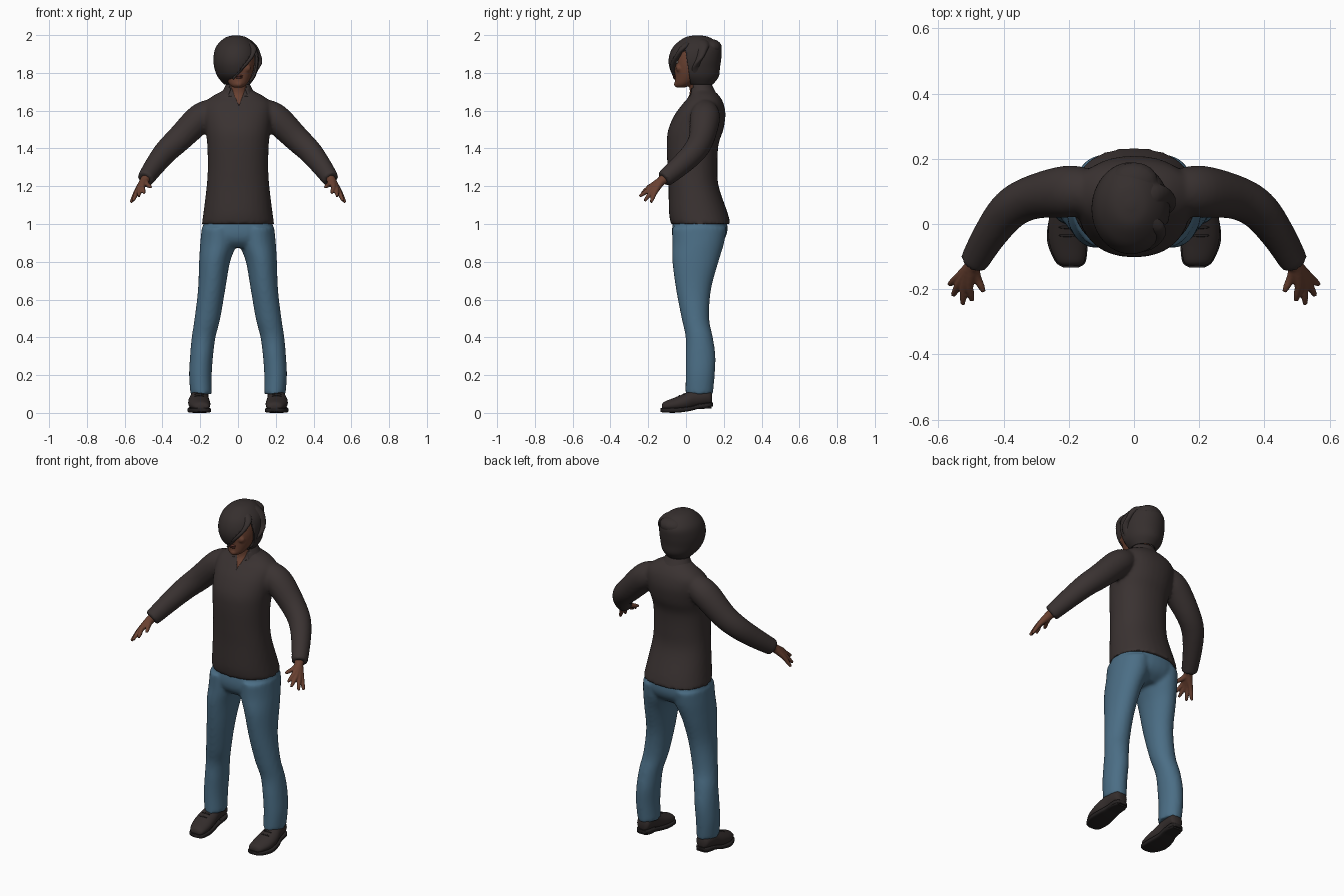
import bpy, bmesh, math
from mathutils import Vector, Matrix

cube = bpy.data.objects.get("Cube")
if cube:
    bpy.data.objects.remove(cube, do_unlink=True)


def material(name, r, g, b):
    m = bpy.data.materials.new(name)
    m.use_nodes = True
    m.diffuse_color = (r, g, b, 1)
    bsdf = m.node_tree.nodes["Principled BSDF"]
    bsdf.inputs["Base Color"].default_value = (r, g, b, 1)
    bsdf.inputs["Roughness"].default_value = 0.8
    return m


SHIRT = material("dark brown cloth", .042, .032, .031)
DENIM = material("blue denim", .07, .155, .235)
SKIN = material("brown skin", .14, .052, .03)
LIPS = material("dark lips", .1, .03, .022)
HAIR = material("black brown hair", .036, .028, .027)
LEATHER = material("dark leather", .034, .026, .025)
SOLE = material("black sole", .018, .015, .015)
WHITE = material("eye white", .5, .45, .42)


def refine(rows, k=5):
    """Smooth spline through rows of (x, y, z, radius, radius)."""
    out = []
    for i in range(len(rows) - 1):
        a, b, c, d = (rows[min(max(j, 0), len(rows) - 1)] for j in range(i - 1, i + 3))
        for s in range(k):
            t = s / k
            out.append([q + .5 * t * (r - p + t * (2 * p - 5 * q + 4 * r - e + t * (3 * (q - r) + e - p)))
                        for p, q, r, e in zip(a, b, c, d)])
    return out + [list(rows[-1])]


def loft(bm, rows, axis="Z", side=1, n=32, power=2.0, closed=True):
    """Skin elliptical rings; axis is Z, Y or PATH (rings follow the path)."""
    rows = refine(rows)
    pts = [Vector(r[:3]) for r in rows]
    rings = []
    for i, row in enumerate(rows):
        u, v = Vector((1, 0, 0)), Vector((0, 1, 0))
        if axis == "Y":
            v = Vector((0, 0, 1))
        elif axis == "PATH":
            t = (pts[min(i + 1, len(pts) - 1)] - pts[max(i - 1, 0)]).normalized()
            u = t.cross(Vector((0, 0, 1))).normalized()
            v = u.cross(t)
        ring = []
        for k in range(n):
            a = math.tau * k / n
            c, s = (math.copysign(abs(f) ** (2 / power), f) for f in (math.cos(a), math.sin(a)))
            p = pts[i] + u * c * row[3] + v * s * row[4]
            ring.append(bm.verts.new((p.x * side, p.y, p.z)))
        rings.append(ring)
    for a, b in zip(rings, rings[1:]):
        for k in range(n):
            bm.faces.new((a[k], a[k - 1], b[k - 1], b[k]))
    if closed:
        bm.faces.new(rings[0])
    bm.faces.new(rings[-1][::-1])


def ball(bm, center, size):
    mat = Matrix.Translation(center) @ Matrix.Diagonal((*size, 1))
    bmesh.ops.create_uvsphere(bm, u_segments=16, v_segments=10, radius=1, matrix=mat)


def finish(name, bm, mat, voxel=0, smooth=4, sharp=50):
    """Make the object; voxel fuses overlapping pieces into one skin."""
    bmesh.ops.recalc_face_normals(bm, faces=bm.faces)
    me = bpy.data.meshes.new(name)
    bm.to_mesh(me)
    bm.free()
    me.materials.append(mat)
    me.polygons.foreach_set("use_smooth", [True] * len(me.polygons))
    me.set_sharp_from_angle(angle=math.radians(sharp))
    ob = bpy.data.objects.new(name, me)
    bpy.context.collection.objects.link(ob)
    if voxel:
        r = ob.modifiers.new("fuse", "REMESH")
        r.mode, r.voxel_size, r.use_smooth_shade = "VOXEL", voxel, True
        s = ob.modifiers.new("soften", "SMOOTH")
        s.factor, s.iterations = .5, smooth
    return ob


# Shirt: torso with collar stand, plus both sleeves
bm = bmesh.new()
loft(bm, [(0, .078, 1.0, .192, .158), (0, .065, 1.06, .183, .155), (0, .04, 1.2, .166, .133),
          (0, .034, 1.3, .16, .132), (0, .035, 1.42, .163, .137), (0, .052, 1.5, .172, .146),
          (0, .075, 1.58, .18, .134), (0, .092, 1.64, .175, .106), (0, .097, 1.68, .13, .078),
          (0, .085, 1.71, .075, .06), (0, .078, 1.735, .062, .056)], power=2.2)
for side in (1, -1):
    loft(bm, [(.13, .1, 1.6, .066, .066), (.2, .1, 1.56, .08, .077), (.307, .083, 1.455, .068, .07),
              (.38, .045, 1.385, .062, .064), (.44, -.03, 1.31, .053, .056),
              (.492, -.118, 1.236, .044, .046)], "PATH", side)
shirt = finish("shirt", bm, SHIRT, .01, 5)

# Open neckline cut
bm = bmesh.new()
outline = [(.005, 1.625), (.055, 1.76), (-.05, 1.76)]
tri = bm.faces.new([bm.verts.new((x, -.25, z)) for x, z in outline])
back = bmesh.ops.extrude_face_region(bm, geom=[tri])["geom"]
bmesh.ops.translate(bm, vec=(0, .31, 0), verts=[g for g in back if isinstance(g, bmesh.types.BMVert)])
cutter = finish("neckline_cutter", bm, SKIN)
cutter.hide_render = True
cutter.hide_set(True)
cut = shirt.modifiers.new("neckline", "BOOLEAN")
cut.operation, cut.solver, cut.object = "DIFFERENCE", "EXACT", cutter

# Folded collar, open at the front
bm = bmesh.new()
loft(bm, [(0, .09, 1.675, .098, .082), (0, .084, 1.705, .08, .069), (0, .078, 1.738, .064, .058)],
     closed=False)
bmesh.ops.delete(bm, geom=[f for f in bm.faces if f.calc_center_median().z > 1.74 or len(f.verts) > 4
                           or (f.calc_center_median().y < .06 and abs(f.calc_center_median().x) < .045)],
                 context="FACES")
collar = finish("collar", bm, SHIRT)
collar.modifiers.new("thickness", "SOLIDIFY").thickness = .008

# Jeans: pelvis and two legs
bm = bmesh.new()
loft(bm, [(0, .075, 1.03, .18, .14), (0, .072, .96, .187, .147), (0, .066, .91, .185, .13),
          (0, .06, .875, .13, .09)], power=2.3)
for side in (1, -1):
    loft(bm, [(.1, .07, .98, .092, .143), (.103, .065, .9, .097, .137), (.124, .05, .8, .082, .122),
              (.14, .04, .65, .072, .092), (.162, .05, .5, .068, .073), (.182, .07, .4, .063, .072),
              (.193, .077, .3, .061, .079), (.199, .075, .2, .06, .077), (.195, .07, .1, .057, .073)],
         side=side)
finish("jeans", bm, DENIM, .01, 5)

# Shoes
for side, label in ((1, "left"), (-1, "right")):
    bm = bmesh.new()
    loft(bm, [(.193, -.128, .03, .022, .012), (.195, -.115, .035, .042, .024), (.203, -.06, .045, .057, .036),
              (.207, 0, .06, .056, .046), (.204, .05, .078, .048, .05), (.2, .1, .085, .045, .046),
              (.197, .128, .082, .038, .04), (.197, .138, .078, .022, .028)], "Y", side, 24)
    finish(label + "_shoe", bm, LEATHER)
    bm = bmesh.new()
    loft(bm, [(.193, -.134, .016, .022, .01), (.195, -.115, .014, .047, .012), (.205, -.05, .014, .062, .013),
              (.206, .02, .022, .054, .012), (.2, .06, .032, .048, .012), (.198, .12, .042, .044, .012),
              (.197, .142, .044, .024, .01)], "Y", side, 24, 5)
    loft(bm, [(.199, .06, .034, .042, .014), (.198, .1, .036, .044, .014), (.197, .135, .038, .034, .014)],
         "Y", side, 24, 5)
    finish(label + "_sole", bm, SOLE)
    # Laces
    bm = bmesh.new()
    for i in range(3):
        ball(bm, (side * .205, -.035 + i * .025, .088 + i * .011), (.026, .005, .006))
    finish(label + "_laces", bm, SOLE)

# Hands: every finger runs from the wrist so the palm fuses between them
fingers = [((.482, -.165, 1.21), (.461, -.208, 1.195)), ((.506, -.188, 1.198), (.497, -.235, 1.163)),
           ((.52, -.188, 1.187), (.526, -.246, 1.146)), ((.532, -.178, 1.177), (.556, -.219, 1.122)),
           ((.537, -.162, 1.172), (.567, -.186, 1.114))]
for side, label in ((1, "left"), (-1, "right")):
    bm = bmesh.new()
    for knuckle, tip in fingers:
        loft(bm, [(.48, -.1, 1.25, .024, .024), (.496, -.13, 1.228, .024, .024), (*knuckle, .014, .014),
                  (*Vector(knuckle).lerp(Vector(tip), .6), .011, .011), (*tip, .007, .007)],
             "PATH", side, 12)
    finish(label + "_hand", bm, SKIN, .004, 2)

# Head, nose, neck and upper chest
bm = bmesh.new()
loft(bm, [(0, -.028, 1.722, .022, .02), (0, -.013, 1.738, .045, .045), (.002, .01, 1.77, .064, .068),
          (.003, .022, 1.81, .078, .08), (.003, .03, 1.86, .085, .09), (0, .045, 1.92, .085, .095),
          (0, .055, 1.97, .05, .055)])
loft(bm, [(0, .06, 1.58, .1, .098), (0, .06, 1.65, .072, .062), (0, .068, 1.7, .051, .048),
          (0, .055, 1.8, .05, .05)])
loft(bm, [(.004, -.05, 1.872, .008, .008), (.004, -.062, 1.845, .009, .009), (.004, -.068, 1.822, .015, .011),
          (.004, -.058, 1.812, .013, .008)], "PATH", n=12)
for x in (-.035, .043):
    ball(bm, (x, -.036, 1.825), (.026, .018, .022))
ball(bm, (.004, -.044, 1.74), (.022, .02, .018))
finish("head_and_neck", bm, SKIN, .006, 2)

# Face details
bm = bmesh.new()
ball(bm, (.004, -.06, 1.784), (.022, .008, .006))
ball(bm, (.004, -.06, 1.775), (.019, .008, .006))
finish("lips", bm, LIPS)
whites, irises, brows = bmesh.new(), bmesh.new(), bmesh.new()
for x in (-.034, .042):
    ball(whites, (x, -.046, 1.857), (.015, .009, .007))
    ball(irises, (x, -.053, 1.857), (.006, .004, .006))
    ball(brows, (x, -.05, 1.878), (.02, .008, .004))
finish("eyes", whites, WHITE)
finish("irises", irises, SOLE)
finish("eyebrows", brows, HAIR)

# Bob hair: a shell opened on one side of the face along a diagonal fringe
bm = bmesh.new()
loft(bm, [(-.005, .072, 1.738, .068, .07), (-.008, .055, 1.78, .1, .118), (-.01, .046, 1.83, .116, .134),
          (-.01, .048, 1.88, .12, .139), (-.01, .057, 1.93, .11, .13), (-.01, .06, 1.965, .085, .1),
          (-.01, .06, 1.99, .05, .06), (-.01, .06, 1.999, .01, .012)], n=48, closed=False)
edge, slope = Vector((-.03, 0, 1.75)), Vector((1, 0, -.69))
for co, no in ((edge, slope), (Vector((0, .015, 0)), Vector((0, 1, .15)))):
    if no.x == 0:
        co = Vector((0, .015, 1.8))
    bmesh.ops.bisect_plane(bm, geom=bm.verts[:] + bm.edges[:] + bm.faces[:], plane_co=co, plane_no=no)
opening = [f for f in bm.faces if (f.calc_center_median() - edge).dot(slope) > 0
           and (f.calc_center_median() - Vector((0, .015, 1.8))).dot(Vector((0, 1, .15))) < 0]
bmesh.ops.delete(bm, geom=opening, context="FACES")
hair = finish("hair", bm, HAIR)
hair.modifiers.new("thickness", "SOLIDIFY").thickness = .012

# Swept locks: fringe edge, side lock and crown
bm = bmesh.new()
loft(bm, [(.02, .04, 1.975, .012, .01), (.072, -.01, 1.94, .024, .014), (.068, -.045, 1.89, .02, .012),
          (.028, -.07, 1.835, .016, .011), (-.03, -.06, 1.765, .006, .006)], "PATH", n=16)
loft(bm, [(.0, .08, 1.975, .02, .015), (.06, .085, 1.95, .04, .025), (.088, .07, 1.9, .042, .02),
          (.09, .06, 1.83, .036, .016), (.075, .055, 1.765, .015, .008)], "PATH", n=16)
ball(bm, (0, .13, 1.935), (.075, .06, .045))
finish("hair_locks", bm, HAIR, .006, 3)
